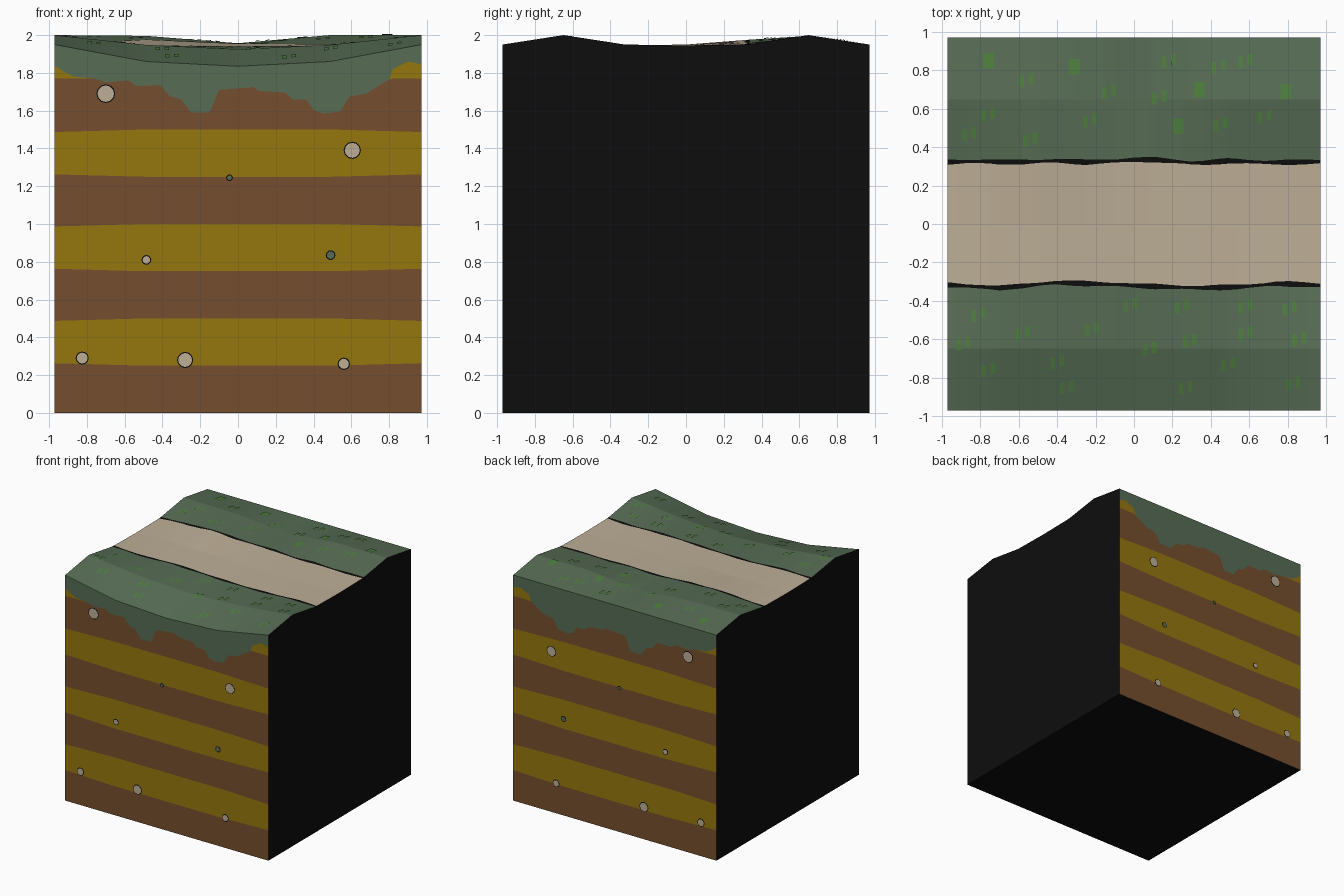
import bpy, math
from mathutils import Vector

if "Cube" in bpy.data.objects:
    bpy.data.objects.remove(bpy.data.objects["Cube"])

W = 0.972  # half width of the square block


def material(name, rgb):
    m = bpy.data.materials.new(name)
    lin = [((c / 255 + 0.055) / 1.055) ** 2.4 if c > 10 else c / 255 / 12.92 for c in rgb]
    m.diffuse_color = (*lin, 1)
    m.use_nodes = True
    m.node_tree.nodes["Principled BSDF"].inputs["Base Color"].default_value = m.diffuse_color
    return m


MATS = [material("soil brown", (117, 79, 46)), material("ochre layer", (149, 119, 14)),
        material("moss green", (87, 109, 85)), material("path beige", (189, 175, 151)),
        material("near black", (13, 13, 13)), material("grass green", (78, 126, 62))]
BROWN, OCHRE, GREEN, BEIGE, BLACK, GRASS = range(6)


def lerp(table, x):
    """Piecewise linear lookup in a list of (x, value) pairs."""
    for (x0, a), (x1, b) in zip(table, table[1:]):
        if x <= x1:
            return a + (b - a) * max(0, (x - x0) / (x1 - x0))
    return table[-1][1]


# Height grid of the ground: rows run along y, five samples along x
GX = [-W, -0.486, 0, 0.486, W]
ROWS = [(-W, [1.95, 1.86, 1.835, 1.86, 1.95]),
        (-0.648, [2.0, 1.948, 1.925, 1.948, 2.0]),
        (-0.324, [1.95, 1.945, 1.94, 1.945, 1.95]),
        (0, [1.945, 1.95, 1.945, 1.945, 1.945]),
        (0.324, [1.95, 1.975, 1.955, 1.95, 1.95]),
        (0.648, [2.0, 1.996, 1.957, 2.0, 2.0]),
        (W, [1.95] * 5)]


def height(x, y):
    return lerp([(ry, lerp(list(zip(GX, hs)), x)) for ry, hs in ROWS], y)


class Part:
    """Collects polygons with a colour and an outward direction."""

    def __init__(self, name):
        self.name, self.verts, self.faces, self.mats = name, [], [], []

    def add(self, pts, mat, out):
        pts = [Vector(p) for p in pts]
        n = Vector((0, 0, 0))
        for a, b in zip(pts, pts[1:] + pts[:1]):
            n += a.cross(b)
        if n.length < 1e-6:
            return
        if n.dot(Vector(out)) < 0:
            pts.reverse()
        k = len(self.verts)
        self.verts += pts
        self.faces.append(range(k, k + len(pts)))
        self.mats.append(mat)

    def build(self):
        me = bpy.data.meshes.new(self.name)
        me.from_pydata(self.verts, [], [list(f) for f in self.faces])
        for m in MATS:
            me.materials.append(m)
        for p, i in zip(me.polygons, self.mats):
            p.material_index = i
        bpy.context.collection.objects.link(bpy.data.objects.new(self.name, me))


# Lower edge of the moss hanging over the front and back walls
DRIP = [(-W, 1.84), (-.93, 1.81), (-.87, 1.78), (-.76, 1.77), (-.7, 1.75), (-.58, 1.76),
        (-.54, 1.73), (-.41, 1.735), (-.36, 1.675), (-.3, 1.66), (-.25, 1.59), (-.15, 1.59),
        (-.1, 1.71), (.08, 1.725), (.11, 1.705), (.25, 1.695), (.29, 1.66), (.36, 1.66),
        (.4, 1.605), (.45, 1.585), (.54, 1.595), (.59, 1.675), (.68, 1.69), (.74, 1.73),
        (.8, 1.765), (.82, 1.82), (.9, 1.86), (W, 1.845)]
XS = sorted({x for x, _ in DRIP} | set(GX))


def wall_levels(x, y):
    e = 0.013 * max(0, (abs(x) - 0.5) / 0.47)   # bands thin out towards the ends
    g = lerp(DRIP, x)
    bands = [0.25 * i + (e if i % 2 else -e) for i in range(1, 7)]
    return [0] + bands + [min(1.77, g), g, height(x, y)]


WALL_COLOURS = [BROWN, OCHRE] * 4 + [GREEN]
for name, y in (("front_wall", -W), ("back_wall", W)):
    wall = Part(name)
    for x0, x1 in zip(XS, XS[1:]):
        a, b = wall_levels(x0, y), wall_levels(x1, y)
        for i, col in enumerate(WALL_COLOURS):
            wall.add([(x0, y, a[i]), (x1, y, b[i]), (x1, y, b[i + 1]), (x0, y, a[i + 1])],
                     col, (0, y, 0))
    wall.build()

# Plain dark end walls and underside
for name, x in (("left_wall", -W), ("right_wall", W)):
    wall = Part(name)
    for (y0, _), (y1, _) in zip(ROWS, ROWS[1:]):
        wall.add([(x, y0, 0), (x, y1, 0), (x, y1, height(x, y1)), (x, y0, height(x, y0))],
                 BLACK, (x, 0, 0))
    wall.build()
base = Part("underside")
base.add([(-W, -W, 0), (W, -W, 0), (W, W, 0), (-W, W, 0)], BLACK, (0, 0, -1))
base.build()

# Ground surface: moss, wavy dark path borders, path
LOW = [(-W, -.317), (-.7, -.333), (-.55, -.32), (-.42, -.305), (-.1, -.315), (.1, -.325),
       (.35, -.333), (.55, -.328), (.75, -.31), (W, -.32)]
HIGH = [(-W, .322), (-.8, .328), (-.65, .32), (-.4, .33), (-.25, .322), (-.1, .328), (0, .335),
        (.15, .335), (.32, .315), (.5, .33), (.7, .32), (W, .325)]
TOP_COLOURS = [GREEN, GREEN, BLACK, BEIGE, BEIGE, BLACK, GREEN, GREEN]


def top_levels(x):
    w = 0.011 + 0.004 * math.sin(x * 17)
    lo, hi = lerp(LOW, x), lerp(HIGH, x)
    return [-W, -0.648, lo - w, lo + w, 0, hi - w, hi + w, 0.648, W]


top = Part("ground_surface")
for x0, x1 in zip(XS, XS[1:]):
    a, b = top_levels(x0), top_levels(x1)
    for i, col in enumerate(TOP_COLOURS):
        top.add([(x, y, height(x, y)) for x, y in
                 ((x0, a[i]), (x1, b[i]), (x1, b[i + 1]), (x0, a[i + 1]))], col, (0, 0, 1))
top.build()

# Grass tufts: pairs of short strokes lying on the moss
TUFTS = [(-.56, .75), (-.13, .69), (.18, .85), (.13, .66), (.44, .82), (.58, .85), (-.76, .57),
         (-.86, .47), (-.54, .44), (-.23, .54), (.45, .52), (.68, .56), (-.81, -.47),
         (-.89, -.62), (-.58, -.57), (-.76, -.76), (-.4, -.72), (-.35, -.85), (-.22, -.55),
         (-.02, -.42), (.08, -.65), (.25, -.43), (.27, -.85), (.29, -.61), (.58, -.43),
         (.49, -.73), (.58, -.57), (.81, -.44), (.86, -.6), (.83, -.83)]
CLUMPS = [(-.76, .85), (-.31, .82), (.34, .70), (.79, .69), (.23, .51)]
grass = Part("grass_tufts")


def patch(x, y, w, h):
    for y0, y1 in ((y - h, y), (y, y + h)):
        grass.add([(px, py, height(px, py) + 0.005) for px, py in
                   ((x - w, y0), (x + w, y0), (x + w, y1), (x - w, y1))], GRASS, (0, 0, 1))


for x, y in TUFTS:
    patch(x - 0.024, y - 0.007, 0.012, 0.03)
    patch(x + 0.024, y + 0.007, 0.012, 0.028)
for x, y in CLUMPS:
    patch(x, y, 0.028, 0.04)
grass.build()

# Stones set in the front and back walls: dark rim plate with a lighter disc
STONES = [(-.7, 1.69, .05, BEIGE), (.605, 1.39, .046, BEIGE), (-.045, 1.245, .018, GREEN),
          (-.485, .81, .026, BEIGE), (.49, .835, .026, GREEN), (-.825, .29, .035, BEIGE),
          (-.28, .28, .043, BEIGE), (.56, .26, .033, BEIGE)]
for name, s in (("front_stones", -1), ("back_stones", 1)):
    stones = Part(name)
    for x, z, r, col in STONES:
        for rad, off, c in ((r, 0.002, BLACK), (r - 0.006, 0.004, col)):
            stones.add([(x + rad * math.cos(t * math.pi / 6), s * (W + off),
                         z + rad * math.sin(t * math.pi / 6)) for t in range(12)], c, (0, s, 0))
    stones.build()
